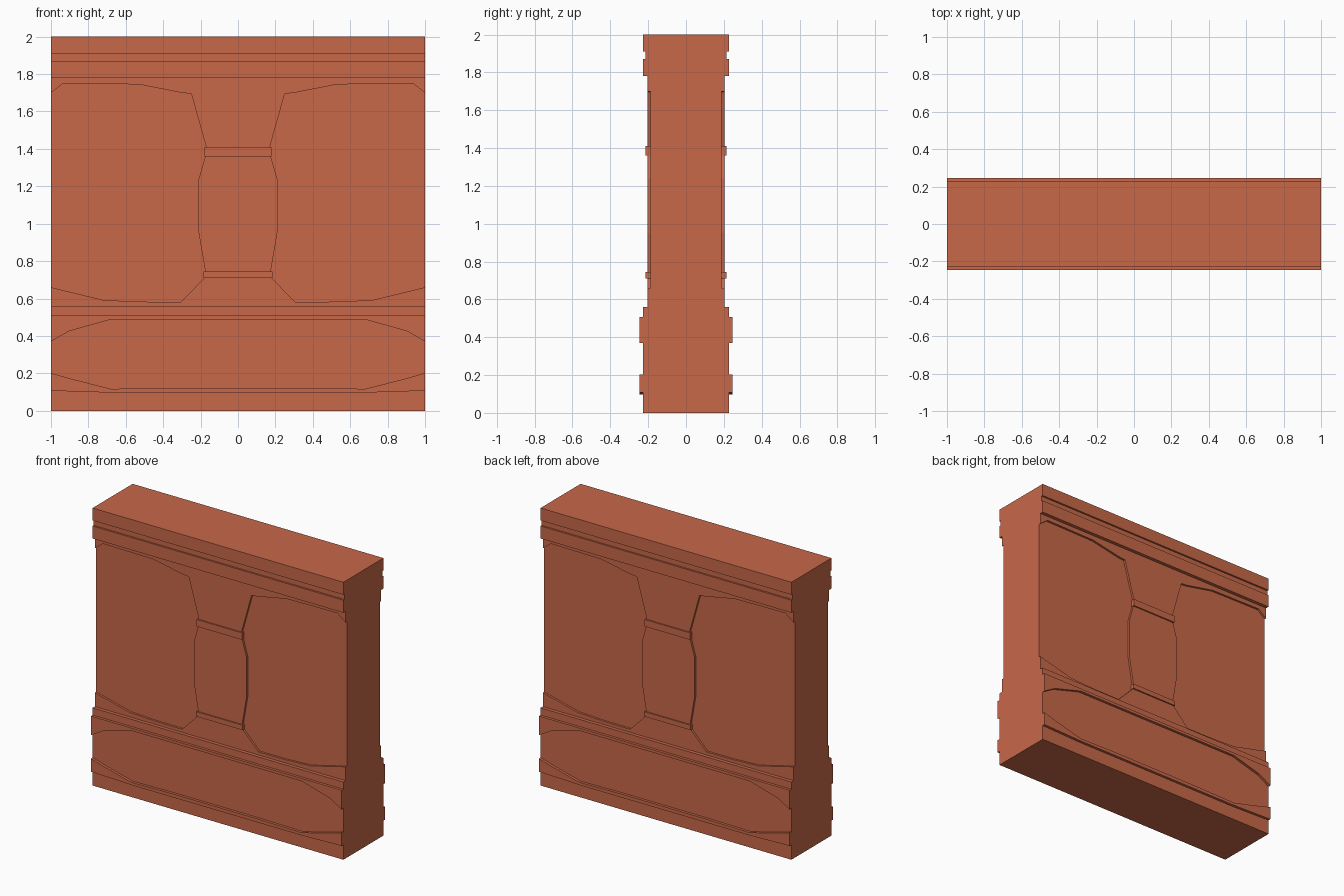
import bpy, bmesh
from mathutils import Vector

if "Cube" in bpy.data.objects:
    bpy.data.objects.remove(bpy.data.objects["Cube"])

mat = bpy.data.materials.new("terracotta")
mat.diffuse_color = (0.58, 0.14, 0.066, 1)
mat.use_nodes = True
mat.node_tree.nodes["Principled BSDF"].inputs["Base Color"].default_value = mat.diffuse_color


def prism(bm, points, offset):
    """Extrude a closed outline by an offset; returns the starting cap."""
    cap = bm.faces.new([bm.verts.new(p) for p in points])
    new = bmesh.ops.extrude_face_region(bm, geom=[cap], use_keep_orig=True)["geom"]
    bmesh.ops.translate(bm, vec=Vector(offset),
                        verts=[g for g in new if isinstance(g, bmesh.types.BMVert)])
    return cap


def finish(bm, name, inner=()):
    bmesh.ops.recalc_face_normals(bm, faces=bm.faces[:])
    if inner:
        bmesh.ops.delete(bm, geom=list(inner), context="FACES_ONLY")
    mesh = bpy.data.meshes.new(name)
    bm.to_mesh(mesh)
    bm.free()
    mesh.materials.append(mat)
    obj = bpy.data.objects.new(name, mesh)
    bpy.context.collection.objects.link(obj)
    return obj


def relief(name, outline, y_in, y_out):
    """Raised plate on the front and back; the hidden inner cap is removed."""
    bm = bmesh.new()
    caps = [prism(bm, [(x, s * y_in, z) for x, z in outline],
                  (0, s * (y_out - y_in), 0)) for s in (-1, 1)]
    return finish(bm, name, caps)


def symmetric(right):
    """Mirror a right-hand outline, listed top to bottom, across x = 0."""
    return right + [(-x, z) for x, z in reversed(right)]


def rect(hw, z0, z1):
    return symmetric([(hw, z1), (hw, z0)])


FACE, PANEL = 0.228, 0.188

# Wall body: plinth, recessed panels and grooved cornice in one profile
half = [(FACE, 0), (FACE, 0.56), (PANEL, 0.56), (PANEL, 1.78), (FACE, 1.78),
        (FACE, 1.87), (0.215, 1.87), (0.215, 1.91), (FACE, 1.91), (FACE, 2)]
bm = bmesh.new()
prism(bm, [(-1, y, z) for y, z in symmetric(half)], (2, 0, 0))
finish(bm, "wall_body")

# Raised frame: top rail, central baluster column and bottom rail
relief("panel_frame", symmetric([
    (1, 1.78), (1, 1.70), (0.935, 1.75), (0.53, 1.745), (0.30, 1.70),
    (0.25, 1.695), (0.17, 1.41), (0.175, 1.36), (0.21, 1.24), (0.21, 0.95),
    (0.175, 0.745), (0.18, 0.71), (0.305, 0.582), (0.53, 0.583),
    (0.72, 0.592), (1, 0.66), (1, 0.56)]), PANEL, 0.203)

# Collars around the column
relief("upper_collar", rect(0.18, 1.36, 1.41), PANEL, 0.213)
relief("lower_collar", rect(0.184, 0.71, 0.745), PANEL, 0.213)

# Plinth mouldings with worn, angled ends
relief("plinth_upper_moulding", symmetric([
    (1, 0.508), (1, 0.37), (0.905, 0.425), (0.68, 0.488)]), FACE, 0.247)
relief("plinth_lower_moulding", symmetric([
    (0.35, 0.122), (0.68, 0.117), (0.9, 0.173), (1, 0.202),
    (1, 0.107), (0.68, 0.097)]), FACE, 0.247)
